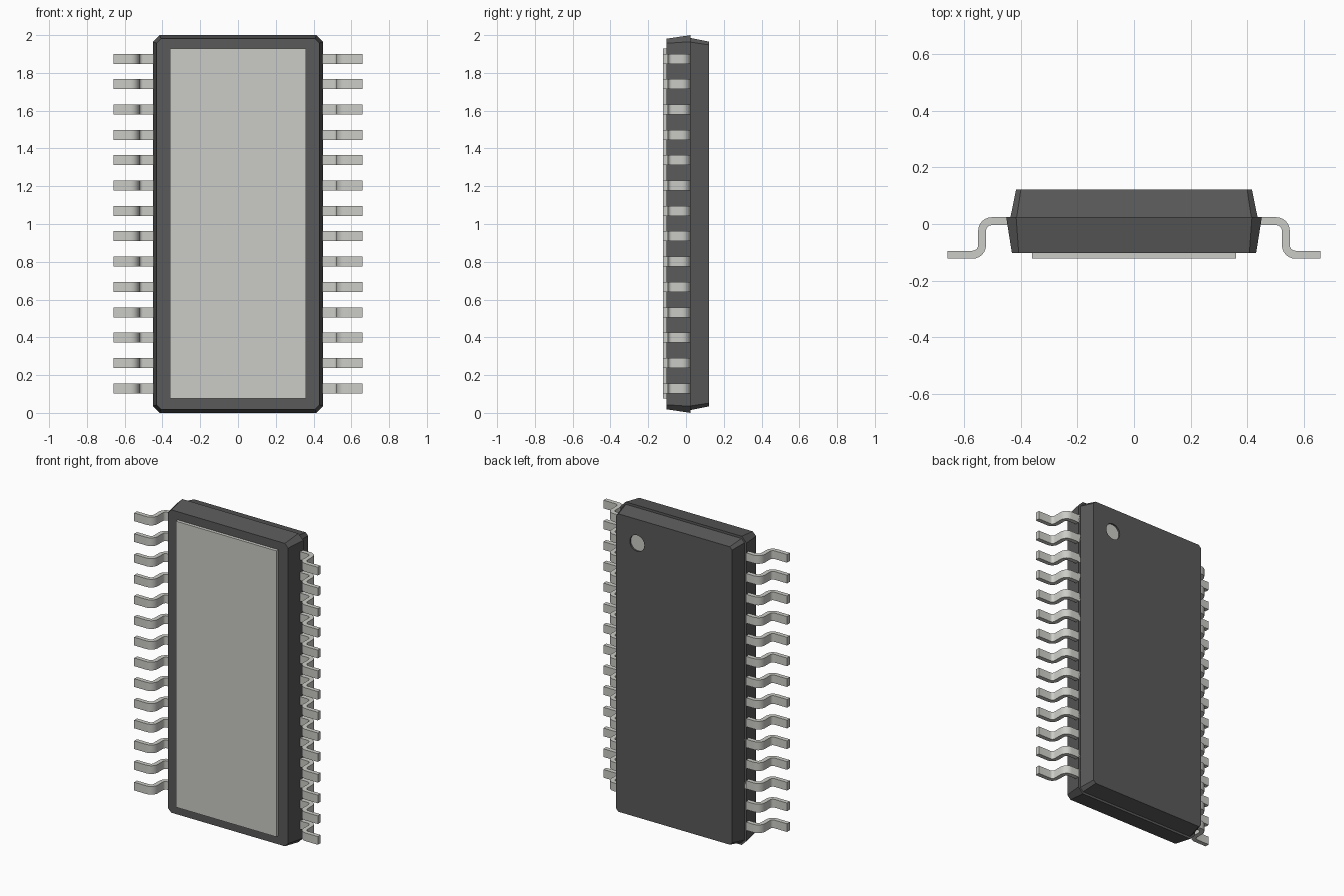
import bpy, bmesh, math
from mathutils import Vector

if "Cube" in bpy.data.objects:
    bpy.data.objects.remove(bpy.data.objects["Cube"])


def material(name, rgb):
    m = bpy.data.materials.new(name)
    m.diffuse_color = (*rgb, 1)
    m.use_nodes = True
    m.node_tree.nodes["Principled BSDF"].inputs["Base Color"].default_value = m.diffuse_color
    return m


DARK = material("dark_plastic", (0.1, 0.1, 0.1))
METAL = material("light_metal", (0.6, 0.6, 0.57))


def add_object(name, bm, mat):
    bmesh.ops.recalc_face_normals(bm, faces=bm.faces)
    me = bpy.data.meshes.new(name)
    bm.to_mesh(me)
    bm.free()
    me.materials.append(mat)
    ob = bpy.data.objects.new(name, me)
    bpy.context.collection.objects.link(ob)
    return ob


def loft(rings):
    # Closed solid through matching rings of points
    bm = bmesh.new()
    vs = [[bm.verts.new(p) for p in r] for r in rings]
    n = len(vs[0])
    for a, b in zip(vs, vs[1:]):
        for i in range(n):
            j = (i + 1) % n
            bm.faces.new((a[i], a[j], b[j], b[i]))
    bm.faces.new(vs[0])
    bm.faces.new(vs[-1])
    return bm


def octagon(y, hx, hz, c):
    # Rectangle with cut corners, centred at z = 1
    pts = [(hx, hz - c), (hx - c, hz), (c - hx, hz), (-hx, hz - c),
           (-hx, c - hz), (c - hx, -hz), (hx - c, -hz), (hx, c - hz)]
    return [(x, y, 1 + z) for x, z in pts]


def disc(y, x, z, r, n=32):
    return [(x + r * math.cos(2 * math.pi * i / n), y,
             z + r * math.sin(2 * math.pi * i / n)) for i in range(n)]


SEAM, FRONT, BACK = 0.024, -0.102, 0.1225

# Two tapered halves of the body
add_object("front_body", loft([octagon(FRONT, 0.431, 0.981, 0.024),
                               octagon(SEAM, 0.451, 1.0, 0.035)]), DARK)
back_body = add_object("back_body", loft([octagon(SEAM, 0.436, 0.985, 0.022),
                                          octagon(BACK, 0.416, 0.965, 0.017)]), DARK)

# Round marker recess in the back face, with a light floor
MX, MZ, MR = 0.265, 1.81, 0.052
cutter = add_object("marker_cutter", loft([disc(BACK - 0.012, MX, MZ, MR),
                                           disc(BACK + 0.05, MX, MZ, MR)]), DARK)
cutter.hide_render = True
cutter.hide_viewport = True
cut = back_body.modifiers.new("marker_recess", 'BOOLEAN')
cut.object = cutter
cut.operation = 'DIFFERENCE'
cut.solver = 'EXACT'
add_object("marker_floor", loft([disc(BACK - 0.02, MX, MZ, MR),
                                 disc(BACK - 0.010, MX, MZ, MR)]), METAL)

# Flat metal pad on the front
pad = [(-0.36, 0.075), (0.36, 0.075), (0.36, 1.928), (-0.36, 1.928)]
add_object("metal_pad", loft([[(x, y, z) for x, z in pad]
                              for y in (-0.1225, FRONT + 0.005)]), METAL)


# S-shaped leads: centre line with two rounded bends, thickened both ways
def lead_profile(side):
    t, r, xv = 0.014, 0.034, 0.536
    y1, y2 = SEAM - t, -0.1225 + t
    path = [((0.42, y1), (0, 1))]
    steps = [math.radians(15 * i) for i in range(7)]
    for a in steps:
        n = (math.sin(a), math.cos(a))
        path.append(((xv - r + r * n[0], y1 - r + r * n[1]), n))
    for a in reversed(steps):
        n = (math.sin(a), math.cos(a))
        path.append(((xv + r - r * n[0], y2 + r - r * n[1]), n))
    path.append(((0.658, y2), (0, 1)))
    outer = [(p[0] + t * n[0], p[1] + t * n[1]) for p, n in path]
    inner = [(p[0] - t * n[0], p[1] - t * n[1]) for p, n in path]
    return [(side * x, y) for x, y in outer + inner[::-1]]


for side, label in ((1, "right"), (-1, "left")):
    prof = lead_profile(side)
    first = add_object(f"lead_{label}_1", loft([[(x, y, z) for x, y in prof]
                                                for z in (-0.0265, 0.0265)]), METAL)
    first.data.shade_smooth()
    first.data.set_sharp_from_angle(angle=math.radians(30))
    for i in range(14):
        ob = first
        if i:
            ob = bpy.data.objects.new(f"lead_{label}_{i + 1}", first.data)
            bpy.context.collection.objects.link(ob)
        ob.location = Vector((0, 0, 0.13 + i * 0.1342))
